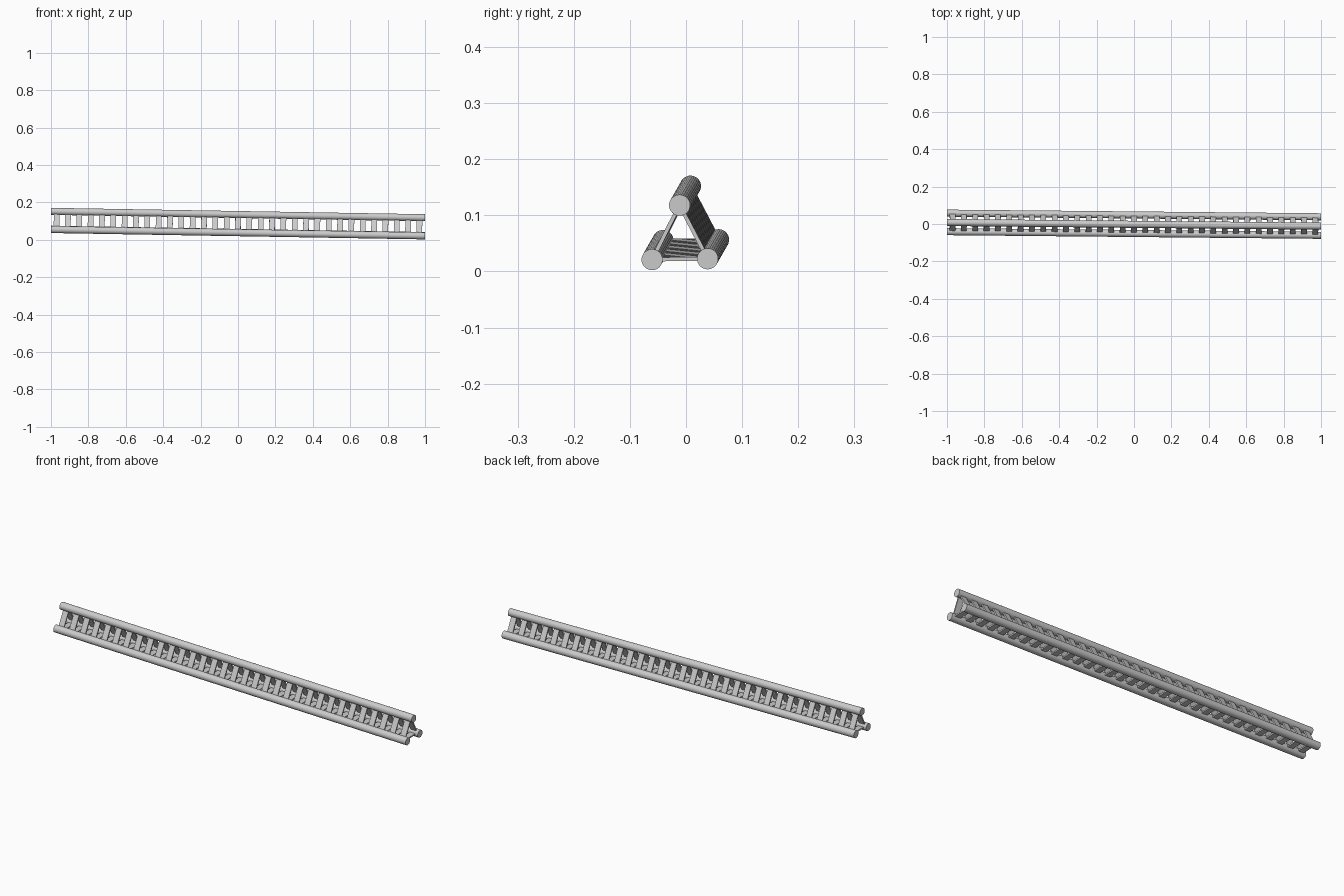
import bpy, math
from mathutils import Vector, Matrix

if "Cube" in bpy.data.objects:
    bpy.data.objects.remove(bpy.data.objects["Cube"])

SLOPE = Vector((2.0, -0.0195, -0.034))      # the whole truss leans slightly
AXIS = SLOPE.normalized()
RADIUS = 0.0188
ENDS = {"top": (-0.0115, 0.118), "front": (-0.0605, 0.021), "back": (0.0385, 0.0225)}
COUNT = 33


def point(name, t):
    y, z = ENDS[name]
    return Vector((1, y, z)) - SLOPE * (1 - t)


def place(obj, name, centre, xa, ya, za):
    obj.name = name
    m = Matrix((xa, ya, za)).transposed().to_4x4()
    m.translation = centre
    obj.matrix_world = m


# three long round rails
for n in ENDS:
    bpy.ops.mesh.primitive_cylinder_add(vertices=32, radius=RADIUS, depth=SLOPE.length)
    rail = bpy.context.object
    q = AXIS.to_track_quat('Z', 'Y').to_matrix()
    place(rail, n + "_rail", point(n, 0.5), q.col[0], q.col[1], q.col[2])
    bpy.ops.object.shade_smooth_by_angle(angle=math.radians(40))

# flat rungs across each of the three sides
for a, b in (("front", "top"), ("back", "top"), ("front", "back")):
    for i in range(COUNT):
        t = (0.03 + 1.94 * i / (COUNT - 1)) / 2
        p, q = point(a, t), point(b, t)
        across = (q - p)
        across = (across - AXIS * across.dot(AXIS)).normalized()
        bpy.ops.mesh.primitive_cube_add(size=1)
        rung = bpy.context.object
        place(rung, f"{a}_{b}_rung", (p + q) / 2, AXIS, across, AXIS.cross(across))
        rung.data.transform(Matrix.Diagonal((0.03, (q - p).length - RADIUS, 0.007, 1)))
